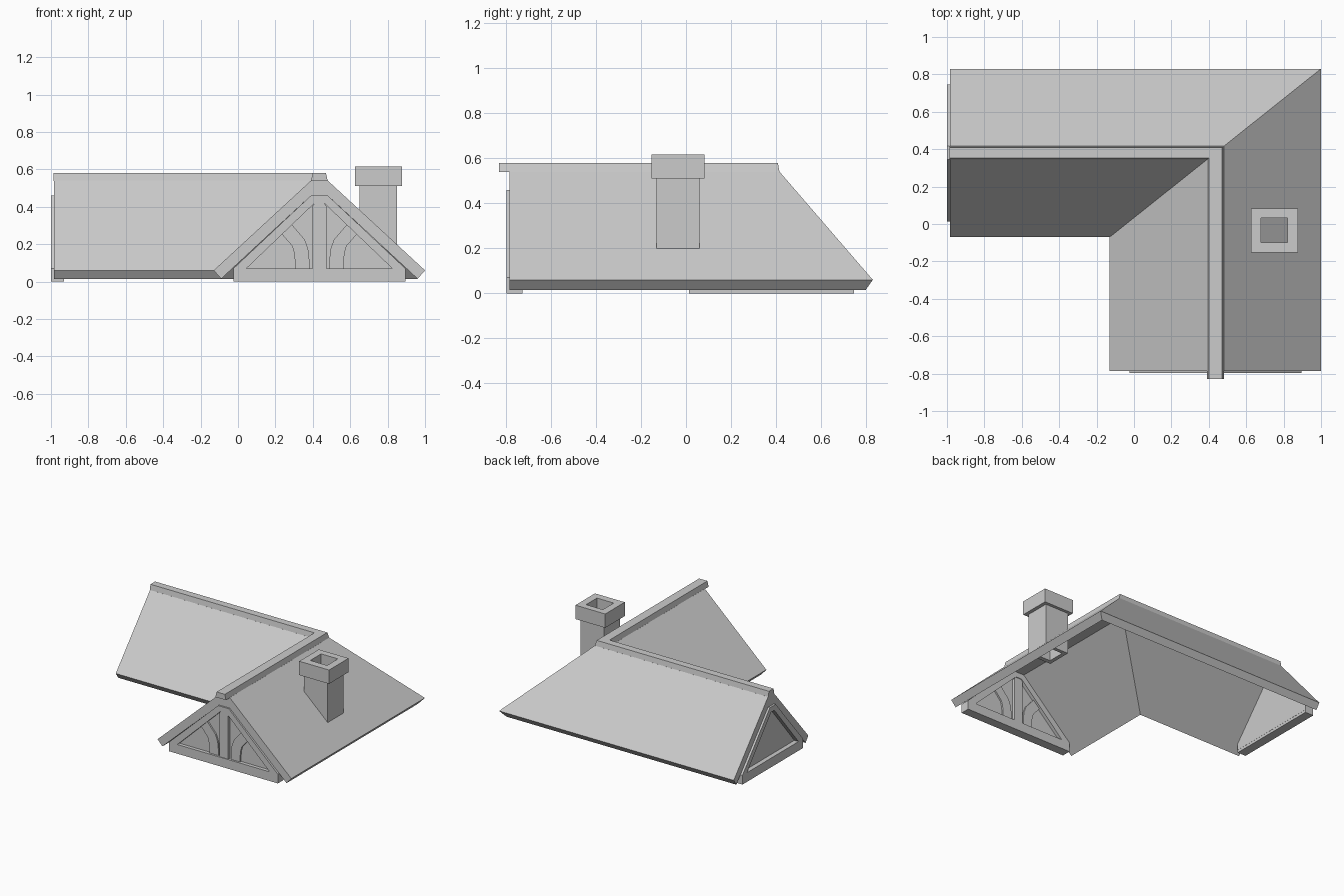
import bpy, bmesh

if "Cube" in bpy.data.objects:
    bpy.data.objects.remove(bpy.data.objects["Cube"])

CX, CY, K = 0.435, 0.38, 0.7965   # ridge crossing, and width ratio of the side wing


def finish(bm, name):
    bmesh.ops.recalc_face_normals(bm, faces=bm.faces)
    me = bpy.data.meshes.new(name)
    bm.to_mesh(me)
    bm.free()
    ob = bpy.data.objects.new(name, me)
    bpy.context.collection.objects.link(ob)
    return ob


def loft(name, rings, capped=True):
    """Skin equal-length rings; uncapped lofts close on themselves."""
    bm = bmesh.new()
    vs = [[bm.verts.new(p) for p in r] for r in rings]
    n = len(vs[0])
    pairs = list(zip(vs, vs[1:])) + ([] if capped else [(vs[-1], vs[0])])
    for a, b in pairs:
        for i in range(n):
            j = (i + 1) % n
            bm.faces.new((a[i], a[j], b[j], b[i]))
    if capped:
        bm.faces.new(vs[0])
        bm.faces.new(vs[-1])
    return finish(bm, name)


def mirrored(half):
    return half + [(-u, z) for u, z in reversed(half)]


def l_sweep(name, prof, front_y, left_x):
    """Sweep a (u, z) profile round the mitred L of the two wings."""
    return loft(name, [
        [(CX + u, front_y, z) for u, z in prof],
        [(CX + u, CY + K * u, z) for u, z in prof],
        [(left_x, CY + K * u, z) for u, z in prof]])


def front(u, d, z):
    return (CX + u, -0.797 + d, z)


def side(u, d, z):
    return (-1 + d, CY + K * u, z)


def plate(name, place, poly, d0, d1):
    return loft(name, [[place(u, d, z) for u, z in poly] for d in (d0, d1)])


def tube(name, outer, inner, z0, z1):
    def ring(r, z):
        x0, x1, y0, y1 = r
        return [(x0, y0, z), (x1, y0, z), (x1, y1, z), (x0, y1, z)]
    return loft(name, [ring(outer, z0), ring(outer, z1),
                       ring(inner, z1), ring(inner, z0)], capped=False)


# roof shell and ridge cap
l_sweep("roof_slab", mirrored([(0.045, 0.46), (0.525, 0.015), (0.565, 0.06), (0.045, 0.54)]
                              )[:4] + [(-0.045, 0.54), (-0.565, 0.06), (-0.525, 0.015), (-0.045, 0.46)],
        -0.785, -0.985)
l_sweep("ridge_cap", mirrored([(0.045, 0.538), (0.035, 0.58)]), -0.83, -0.987)

# gable frames: tie beam and pair of rafters
for label, place in (("front", front), ("side", side)):
    plate(label + "_tie_beam", place, mirrored([(0.46, 0.0), (0.46, 0.07)]), 0, 0.07)
    for s in (1, -1):
        rafter = [(0.46, 0.07), (0.39, 0.07), (0.025, 0.42), (0, 0.42), (0, 0.46), (0.045, 0.46)]
        plate(label + "_rafter", place, [(s * u, z) for u, z in rafter], 0, 0.07)

# gable infill panels
infill = mirrored([(0.42, 0.06), (0.03, 0.44)])
plate("front_panel", front, infill, 0.027, 0.043)
plate("side_panel", side, mirrored([(0.459, 0.02), (0.459, 0.07), (0.045, 0.459)]), 0.035, 0.071)

# front king post and curved braces
plate("king_post", front, mirrored([(0.037, 0.068), (0.037, 0.405), (0.02, 0.425)]), 0.005, 0.065)
brace = [(0.053, 0.068), (0.053, 0.112), (0.06, 0.175), (0.078, 0.225), (0.16, 0.32),
         (0.215, 0.27), (0.145, 0.19), (0.135, 0.155), (0.13, 0.107), (0.13, 0.068)]
for s in (1, -1):
    plate("brace", front, [(s * u, z) for u, z in brace], 0.015, 0.055)

# chimney, hollow right through
flue = (0.68, 0.822, -0.098, 0.033)
tube("chimney_shaft", (0.65, 0.85, -0.13, 0.06), flue, 0.19, 0.52)
tube("chimney_cap", (0.625, 0.877, -0.153, 0.083), flue, 0.51, 0.616)
